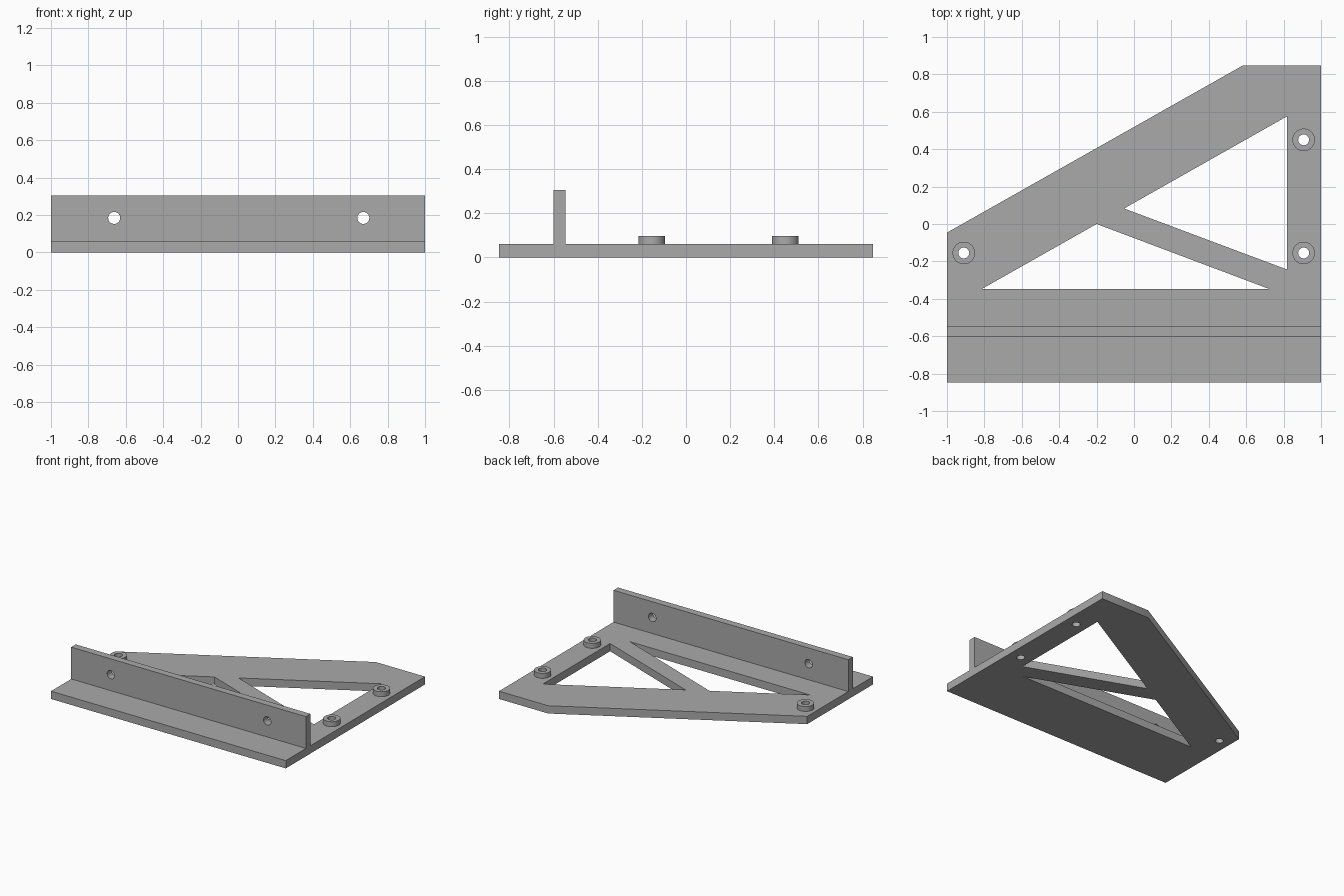
import bpy
import bmesh
from mathutils import Matrix, Vector

old = bpy.data.objects.get("Cube")
if old:
    bpy.data.objects.remove(old, do_unlink=True)

grey = bpy.data.materials.new("plain grey")
grey.use_nodes = True
grey.diffuse_color = (0.4, 0.4, 0.4, 1)
grey.node_tree.nodes["Principled BSDF"].inputs["Base Color"].default_value = (0.4, 0.4, 0.4, 1)

BASE_TOP, BOSS_TOP, WALL_TOP = 0.06, 0.098, 0.305
WALL_FRONT, WALL_BACK = -0.601, -0.546
BOSS_RADIUS, SCREW_RADIUS, WALL_HOLE_RADIUS = 0.06, 0.029, 0.032


def add_object(name, bm):
    bmesh.ops.recalc_face_normals(bm, faces=bm.faces[:])
    mesh = bpy.data.meshes.new(name)
    bm.to_mesh(mesh)
    bm.free()
    mesh.materials.append(grey)
    obj = bpy.data.objects.new(name, mesh)
    bpy.context.collection.objects.link(obj)
    return obj


def prism(name, outline, bottom, top):
    bm = bmesh.new()
    face = bm.faces.new([bm.verts.new((x, y, bottom)) for x, y in outline])
    side = bmesh.ops.extrude_face_region(bm, geom=[face])["geom"]
    verts = [v for v in side if isinstance(v, bmesh.types.BMVert)]
    bmesh.ops.translate(bm, verts=verts, vec=(0, 0, top - bottom))
    return add_object(name, bm)


def cylinder(name, start, end, radius):
    start, end = Vector(start), Vector(end)
    axis = end - start
    turn = axis.to_track_quat("Z", "Y").to_matrix().to_4x4()
    bm = bmesh.new()
    bmesh.ops.create_cone(bm, cap_ends=True, segments=48, radius1=radius, radius2=radius,
                          depth=axis.length, matrix=Matrix.Translation((start + end) / 2) @ turn)
    return add_object(name, bm)


def cut(obj, cutters):
    # Apply each cutter, then discard it
    bpy.context.view_layer.objects.active = obj
    for cutter in cutters:
        cutter.hide_render = True
        mod = obj.modifiers.new("cut", "BOOLEAN")
        mod.operation = "DIFFERENCE"
        mod.solver = "EXACT"
        mod.object = cutter
        bpy.ops.object.modifier_apply(modifier=mod.name)
        bpy.data.objects.remove(cutter, do_unlink=True)


def smooth(obj):
    bpy.ops.object.select_all(action="DESELECT")
    obj.select_set(True)
    bpy.context.view_layer.objects.active = obj
    bpy.ops.object.shade_smooth_by_angle(angle=0.6)


def screw_cutter(x, y):
    return cylinder("screw_cutter", (x, y, -0.1), (x, y, 0.2), SCREW_RADIUS)


# Base plate with two triangular openings and screw holes
base = prism("base_plate",
             [(-1, -0.847), (1, -0.847), (1, 0.847), (0.581, 0.847), (-1, -0.046)],
             0, BASE_TOP)
openings = [
    [(-0.813, -0.347), (0.722, -0.347), (-0.2, 0)],
    [(-0.053, 0.083), (0.817, -0.243), (0.817, 0.575)],
]
bosses = {"front_left": (0.907, -0.155), "back_left": (0.907, 0.45), "front_right": (-0.91, -0.155)}
cut(base, [prism("opening_cutter", o, -0.1, 0.2) for o in openings]
    + [screw_cutter(x, y) for x, y in bosses.values()])
smooth(base)

# Raised ring around each screw hole
for place, (x, y) in bosses.items():
    boss = cylinder(place + "_boss", (x, y, BASE_TOP), (x, y, BOSS_TOP), BOSS_RADIUS)
    cut(boss, [screw_cutter(x, y)])
    smooth(boss)

# Upright wall with two mounting holes
wall = prism("upright_wall",
             [(-1, WALL_FRONT), (1, WALL_FRONT), (1, WALL_BACK), (-1, WALL_BACK)],
             BASE_TOP, WALL_TOP)
cut(wall, [cylinder("wall_hole_cutter", (x, -0.7, 0.184), (x, -0.4, 0.184), WALL_HOLE_RADIUS)
           for x in (-0.662, 0.67)])
smooth(wall)
